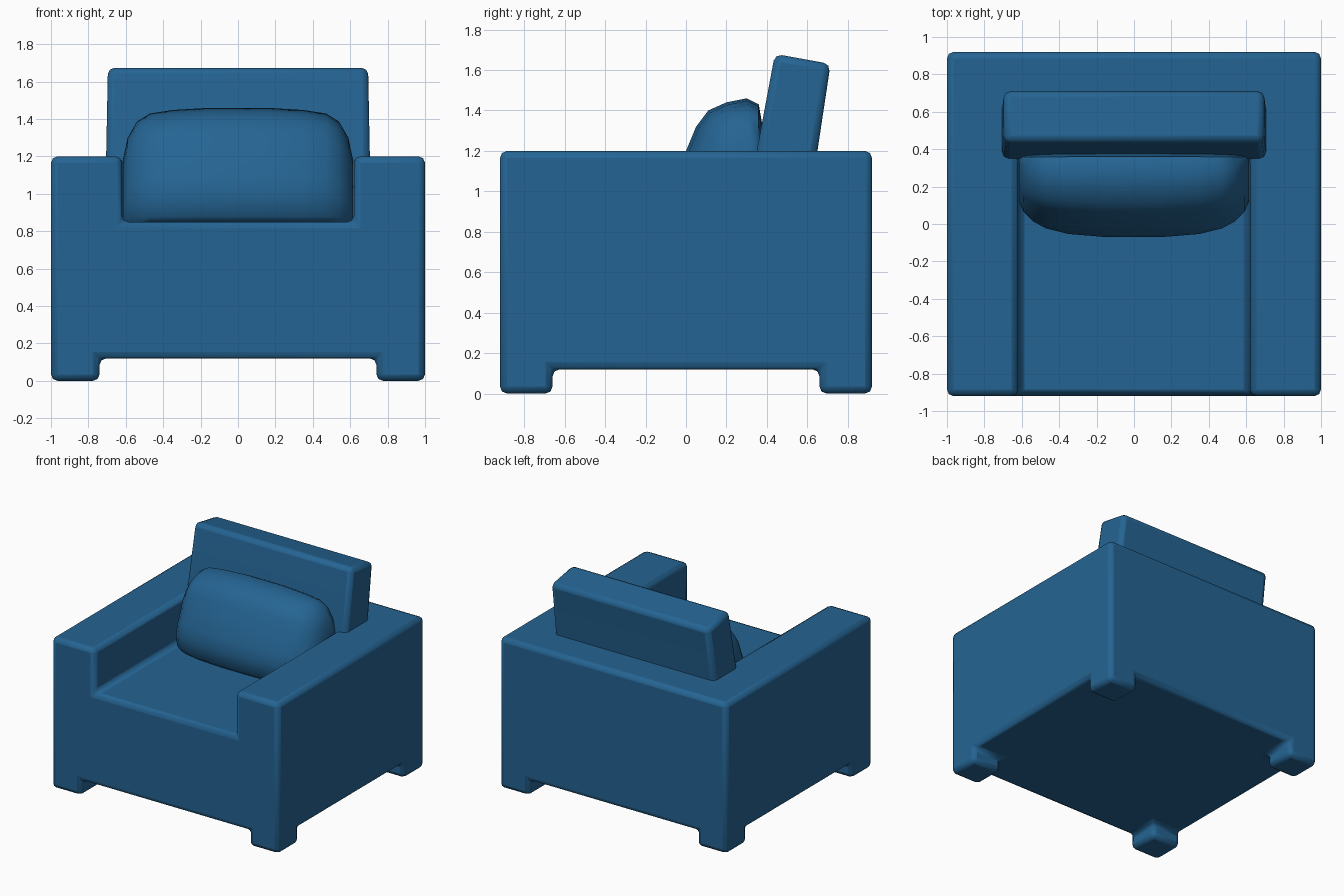
import bpy, bmesh, math

cube = bpy.data.objects.get("Cube")
if cube:
    bpy.data.objects.remove(cube, do_unlink=True)

# One blue fabric for everything
fabric = bpy.data.materials.new("blue fabric")
fabric.use_nodes = True
BLUE = (0.018, 0.127, 0.29, 1)
fabric.diffuse_color = BLUE
fabric.node_tree.nodes["Principled BSDF"].inputs["Base Color"].default_value = BLUE


def finish(name, bm, bevel=0, segments=2, angle=35):
    bmesh.ops.recalc_face_normals(bm, faces=bm.faces)
    mesh = bpy.data.meshes.new(name)
    bm.to_mesh(mesh)
    bm.free()
    obj = bpy.data.objects.new(name, mesh)
    bpy.context.collection.objects.link(obj)
    mesh.materials.append(fabric)
    if bevel:
        mod = obj.modifiers.new("Soft edges", "BEVEL")
        mod.width, mod.segments = bevel, segments
        mod.limit_method, mod.angle_limit = "ANGLE", math.radians(30)
    bpy.ops.object.select_all(action="DESELECT")
    obj.select_set(True)
    bpy.context.view_layer.objects.active = obj
    bpy.ops.object.shade_smooth_by_angle(angle=math.radians(angle))
    return obj


def loft(sections):
    """Skin a list of closed rings and cap both ends."""
    bm = bmesh.new()
    rings = [[bm.verts.new(p) for p in ring] for ring in sections]
    for a, b in zip(rings, rings[1:]):
        for i in range(len(a)):
            j = (i + 1) % len(a)
            bm.faces.new((a[i], a[j], b[j], b[i]))
    bm.faces.new(rings[0])
    bm.faces.new(rings[-1])
    return bm


# Body: block cells kept by rule, so legs, base, arms and back are one skin
XS = (-1, -0.74, -0.62, 0.62, 0.74, 1)
YS = (-0.92, -0.66, 0.36, 0.66, 0.92)
ZS = (0, 0.12, 0.85, 1.2)


def solid(i, j, k):
    if not (0 <= i < len(XS) - 1 and 0 <= j < len(YS) - 1 and 0 <= k < len(ZS) - 1):
        return False
    if k == 0:      # four corner legs
        return i in (0, 4) and j in (0, 3)
    if k == 2:      # arms and back around the seat
        return i != 2 or j >= 2
    return True


bm = bmesh.new()
grid = {}


def corner(index):
    if index not in grid:
        i, j, k = index
        grid[index] = bm.verts.new((XS[i], YS[j], ZS[k]))
    return grid[index]


for i in range(len(XS) - 1):
    for j in range(len(YS) - 1):
        for k in range(len(ZS) - 1):
            if not solid(i, j, k):
                continue
            for axis in range(3):
                for side in (0, 1):
                    near = [i, j, k]
                    near[axis] += 2 * side - 1
                    if solid(*near):
                        continue
                    quad = []
                    for u, v in ((0, 0), (1, 0), (1, 1), (0, 1)):
                        c = [i, j, k]
                        c[axis] += side
                        c[(axis + 1) % 3] += u
                        c[(axis + 2) % 3] += v
                        quad.append(corner(tuple(c)))
                    bm.faces.new(quad)
bmesh.ops.recalc_face_normals(bm, faces=bm.faces)
bmesh.ops.dissolve_limit(bm, angle_limit=0.02, verts=bm.verts, edges=bm.edges)
finish("armchair_body", bm, 0.035)

# Back cushion: leaning slab, a little narrower at the top
slab = ((0.33, 1.0), (0.35, 1.2), (0.44, 1.68), (0.715, 1.63), (0.65, 1.2), (0.63, 1.0))
finish("back_cushion", loft([
    [(side * (0.705 - 0.02 * (z - 1.2)), y, z) for y, z in slab] for side in (-1, 1)
]), 0.035)

# Loose pillow: rounded side profile that shrinks towards both ends
pillow = ((0.3, 0.845), (-0.02, 0.845), (-0.055, 0.88), (-0.07, 1.0), (-0.05, 1.1),
          (0.0, 1.2), (0.05, 1.32), (0.11, 1.4), (0.2, 1.44), (0.3, 1.46),
          (0.36, 1.43), (0.4, 1.2))
half = ((0.15, 1, 1), (0.35, 0.96, 0.98), (0.47, 0.89, 0.95), (0.54, 0.8, 0.88),
        (0.59, 0.68, 0.74), (0.615, 0.55, 0.55))
stations = [(-x, d, h) for x, d, h in reversed(half)] + list(half)
finish("loose_pillow", loft([
    [(x, 0.35 + (y - 0.35) * d, 0.845 + (z - 0.845) * h) for y, z in pillow]
    for x, d, h in stations
]), angle=50)
